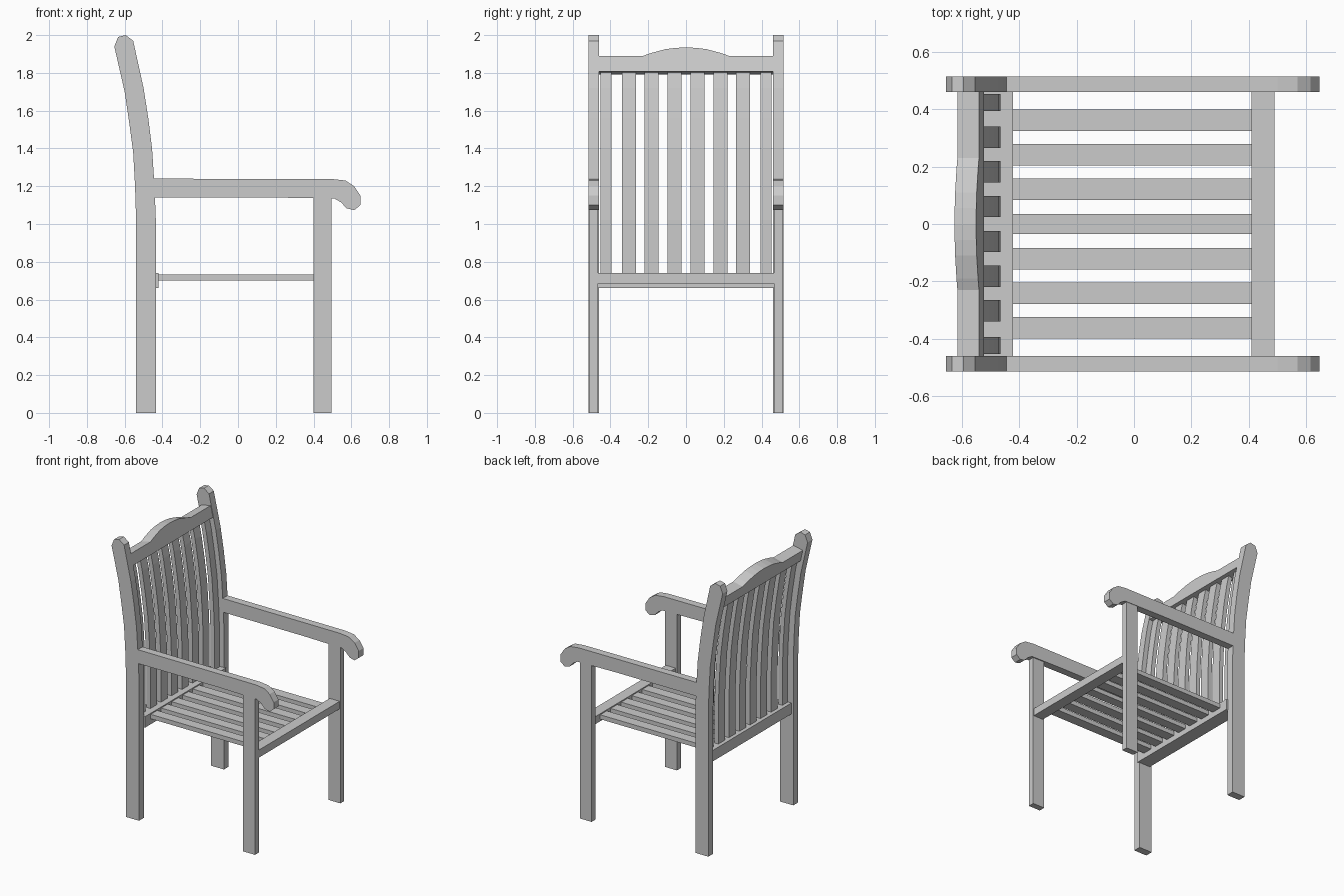
import bpy, bmesh
from mathutils import Matrix, Vector

if "Cube" in bpy.data.objects:
    bpy.data.objects.remove(bpy.data.objects["Cube"])


def prism(name, pts, to3d, a, b):
    """Extrude a 2D outline between depths a and b."""
    bm = bmesh.new()
    lo = [bm.verts.new(to3d(p, q, a)) for p, q in pts]
    hi = [bm.verts.new(to3d(p, q, b)) for p, q in pts]
    n = len(pts)
    bm.faces.new(lo)
    bm.faces.new(hi[::-1])
    for i in range(n):
        j = (i + 1) % n
        bm.faces.new((lo[j], lo[i], hi[i], hi[j]))
    bmesh.ops.recalc_face_normals(bm, faces=bm.faces)
    me = bpy.data.meshes.new(name)
    bm.to_mesh(me)
    bm.free()
    ob = bpy.data.objects.new(name, me)
    bpy.context.collection.objects.link(ob)
    return ob


def side(name, pts, a, b):
    """Side outline in x, z extruded along y."""
    return prism(name, pts, lambda p, q, d: (p, d, q), a, b)


def box(name, x0, x1, y0, y1, z0, z1):
    return side(name, [(x0, z0), (x1, z0), (x1, z1), (x0, z1)], y0, y1)


post = [(-0.54, 0), (-0.435, 0), (-0.435, 1.02), (-0.442, 1.2), (-0.455, 1.4),
        (-0.475, 1.56), (-0.50, 1.72), (-0.555, 1.97), (-0.595, 2.0),
        (-0.635, 1.99), (-0.655, 1.94), (-0.60, 1.70), (-0.575, 1.53),
        (-0.555, 1.38), (-0.545, 1.2), (-0.54, 1.04)]
arm = [(-0.445, 1.14), (0.2, 1.14), (0.51, 1.135), (0.545, 1.115), (0.575, 1.083),
       (0.615, 1.073), (0.648, 1.10), (0.648, 1.15), (0.615, 1.20),
       (0.57, 1.23), (0.50, 1.238), (-0.445, 1.24)]

# Posts, front legs and armrests on both sides
for label, s in (("left", 1), ("right", -1)):
    side("back_post_" + label, post, s * 0.46, s * 0.515)
    side("armrest_" + label, arm, s * 0.46, s * 0.515)
    box("front_leg_" + label, 0.40, 0.495, s * 0.467, s * 0.512, 0, 1.137)

# Seat rails
box("front_rail", 0.41, 0.49, -0.47, 0.47, 0.685, 0.74)
box("back_rail", -0.525, -0.422, -0.465, 0.465, 0.66, 0.74)

# Seat slats
for i in range(-3, 4):
    c, w = i * 0.1205, (0.035 if i == 0 else 0.0375)
    box("seat_slat", -0.43, 0.42, c - w, c + w, 0.70, 0.732)

# Curved back slats
front = [(-0.466, 0.72), (-0.466, 1.02), (-0.473, 1.2), (-0.486, 1.4),
         (-0.506, 1.56), (-0.531, 1.72), (-0.552, 1.82)]
slat = front + [(x - 0.032, z) for x, z in reversed(front)]
for c, w in ((0.061, 0.037), (0.182, 0.037), (0.303, 0.037), (0.424, 0.029)):
    for s in (1, -1):
        side("back_slat", slat, s * c - w, s * c + w)

# Arched top rail, leaning back with the posts
half = [(0.46, 0.083), (0.23, 0.083), (0.19, 0.098), (0.11, 0.12), (0.055, 0.127)]
crest = ([(-0.46, 0), (0.46, 0)] + half + [(0, 0.13)]
         + [(-y, z) for y, z in reversed(half)])
up = Vector((-0.215, 0, 0.977))
out = Vector((-0.977, 0, -0.215))
base = Vector((-0.523, 0, 1.808))
prism("top_rail", crest,
      lambda y, h, d: base + up * h + out * d + Vector((0, y, 0)), 0, 0.077)
